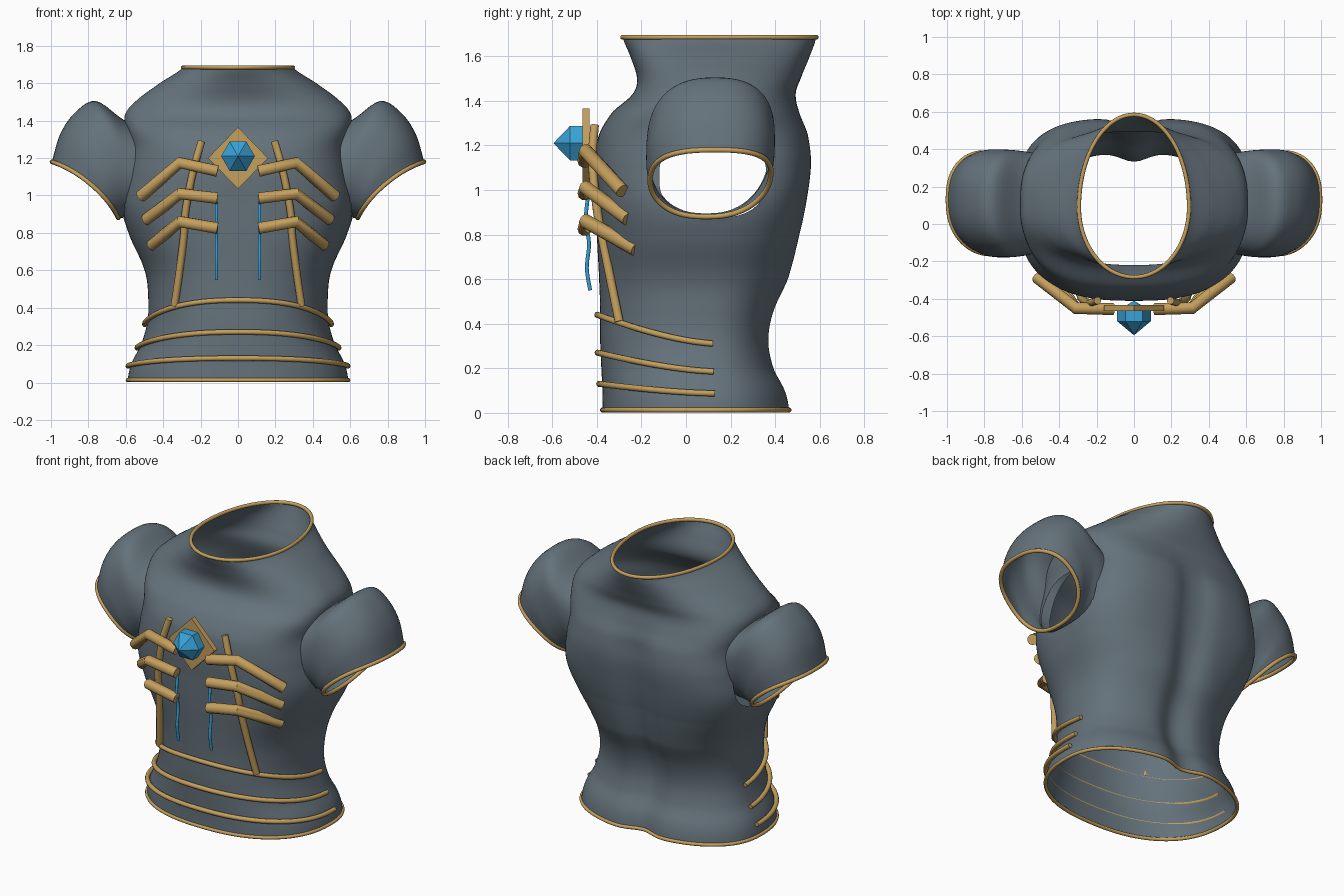
import bpy, bmesh, math
from mathutils import Vector

if "Cube" in bpy.data.objects:
    bpy.data.objects.remove(bpy.data.objects["Cube"])


def material(name, rgb):
    m = bpy.data.materials.new(name)
    m.use_nodes = True
    m.diffuse_color = (*rgb, 1)
    bsdf = next(n for n in m.node_tree.nodes if n.type == 'BSDF_PRINCIPLED')
    bsdf.inputs["Base Color"].default_value = (*rgb, 1)
    return m


GREY = material("slate grey", (0.13, 0.17, 0.20))
GOLD = material("dull gold", (0.56, 0.35, 0.11))
BLUE = material("bright blue", (0.04, 0.36, 0.68))


def spline(a, b, c, d, t):
    return 0.5 * (2 * b + (c - a) * t + (2 * a - 5 * b + 4 * c - d) * t * t
                  + (3 * b - a - 3 * c + d) * t ** 3)


def sample(rows, i, t):
    """Smoothly interpolate table rows between row i and i + 1."""
    n = len(rows) - 1
    pick = [rows[min(max(k, 0), n)] for k in range(i - 1, i + 3)]
    return [spline(*vals, t) for vals in zip(*pick)]


def finish(name, bm, mat, smooth=True):
    bmesh.ops.recalc_face_normals(bm, faces=bm.faces)
    me = bpy.data.meshes.new(name)
    bm.to_mesh(me)
    bm.free()
    me.materials.append(mat)
    ob = bpy.data.objects.new(name, me)
    bpy.context.collection.objects.link(ob)
    for p in me.polygons:
        p.use_smooth = smooth
    return ob


def loft(rings):
    """Skin closed rings with quads."""
    bm = bmesh.new()
    vs = [[bm.verts.new(p) for p in r] for r in rings]
    n = len(rings[0])
    for lo, hi in zip(vs, vs[1:]):
        for j in range(n):
            k = (j + 1) % n
            bm.faces.new((lo[j], lo[k], hi[k], hi[j]))
    return bm


def tube(name, pts, radius, mat, closed=False, curved=False):
    """Round rod along a path, capped when open."""
    if curved:
        pts = [sample(pts, i, k / 6) for i in range(len(pts) - 1) for k in range(6)] + [pts[-1]]
    cu = bpy.data.curves.new(name, 'CURVE')
    cu.dimensions = '3D'
    cu.bevel_depth = radius
    cu.bevel_resolution = 3
    cu.use_fill_caps = not closed
    sp = cu.splines.new('POLY')
    sp.points.add(len(pts) - 1)
    for p, co in zip(sp.points, pts):
        p.co = (*co, 1)
    sp.use_cyclic_u = closed
    rod = bpy.data.objects.new(name + "_path", cu)
    bpy.context.collection.objects.link(rod)
    bpy.context.view_layer.update()
    bm = bmesh.new()
    me = rod.to_mesh()
    bm.from_mesh(me)
    rod.to_mesh_clear()
    bpy.data.objects.remove(rod)
    bmesh.ops.remove_doubles(bm, verts=bm.verts, dist=0.0001)
    ob = finish(name, bm, mat)
    bpy.ops.object.select_all(action='DESELECT')
    ob.select_set(True)
    bpy.context.view_layer.objects.active = ob
    bpy.ops.object.shade_smooth_by_angle(angle=math.radians(50))


def power(v, e):
    return math.copysign(abs(v) ** e, v)


def ramp(v, lo, hi):
    t = min(max((v - lo) / (hi - lo), 0), 1)
    return t * t * (3 - 2 * t)


# Torso profile: height, half width, front y, back y
PROFILE = [
    (0.01, 0.59, -0.375, 0.475), (0.10, 0.57, -0.375, 0.455),
    (0.20, 0.52, -0.38, 0.405), (0.32, 0.485, -0.385, 0.383),
    (0.45, 0.48, -0.385, 0.405), (0.60, 0.50, -0.39, 0.47),
    (0.80, 0.585, -0.40, 0.515), (0.95, 0.622, -0.405, 0.545),
    (1.12, 0.60, -0.41, 0.565), (1.25, 0.58, -0.39, 0.55),
    (1.35, 0.60, -0.33, 0.51), (1.43, 0.605, -0.24, 0.492),
    (1.50, 0.55, -0.22, 0.515), (1.60, 0.42, -0.25, 0.555),
    (1.69, 0.29, -0.285, 0.585)]


def row_at(z):
    for i, (a, b) in enumerate(zip(PROFILE, PROFILE[1:])):
        if z <= b[0]:
            break
    t = min(max((z - a[0]) / (b[0] - a[0]), 0), 1)
    return sample(PROFILE, i, t)


def torso_point(ang, z, out=0.0):
    """Point on the torso; angle 0 is the front centre."""
    _, w, front, back = row_at(z)
    mid = 0.09
    s, c = math.sin(ang), math.cos(ang)
    # the chest is boxier than hem and neck, most of all at the back
    boxy = ramp(z, 0.4, 1.05) * (1 - ramp(z, 1.3, 1.62))
    e = 0.86 + 0.14 * ramp(z, 1.35, 1.65) - boxy * (0.12 if c > 0 else 0.27)
    x = (w + out) * power(s, e)
    depth = (mid - front if c > 0 else back - mid) + out
    y = mid - depth * power(c, e)
    if c < 0:                       # spine groove
        y -= 0.05 * (1 - ramp(z, 1.15, 1.42)) * math.exp(-(x / 0.1) ** 2)
    return Vector((x, y, z))


def armhole(co):
    """Below 1 inside the opening that leads into a sleeve."""
    return (abs((co.y - 0.12) / 0.24) ** 2.6 + abs((co.z - 1.06) / 0.185) ** 2.6) ** (1 / 2.6)


# Torso shell with clean edged armholes
N = 144
ANGLES = [2 * math.pi * k / N for k in range(N)]
bm = loft([[torso_point(a, 0.01 + 1.68 * k / 110) for a in ANGLES] for k in range(111)])
hole = [f for f in bm.faces if abs(f.calc_center_median().x) > 0.4
        and armhole(f.calc_center_median()) < 1]
bmesh.ops.delete(bm, geom=hole, context='FACES')
for v in bm.verts:
    if v.is_boundary and 0.5 < v.co.z < 1.5:
        r = armhole(v.co)
        v.co.y = 0.12 + (v.co.y - 0.12) / r
        v.co.z = 1.06 + (v.co.z - 1.06) / r
finish("torso_shell", bm, GREY)

# Edge trims of the neck and hem
tube("neck_trim", [torso_point(a, 1.685) for a in ANGLES], 0.011, GOLD, True)
tube("hem_trim", [torso_point(a, 0.013) for a in ANGLES], 0.011, GOLD, True)

# Waist bands arch over the belly and stop at the sides
for name, top, end in (("upper", 0.44, 0.31), ("middle", 0.27, 0.185), ("lower", 0.13, 0.087)):
    pts = []
    for k in range(-40, 41):
        u = k / 40
        pts.append(torso_point(u * 1.64, end + (top - end) * math.cos(u * math.pi / 2) ** 1.3, 0.013))
    tube(name + "_waist_band", pts, 0.014, GOLD)

# Sleeve rings: top x, top z, bottom x, bottom z, half depth
SLEEVE = [
    (0.48, 1.33, 0.56, 0.895, 0.26), (0.62, 1.41, 0.58, 0.89, 0.275),
    (0.76, 1.505, 0.60, 0.885, 0.285), (0.87, 1.445, 0.62, 0.88, 0.287),
    (0.95, 1.33, 0.63, 0.88, 0.285), (0.995, 1.18, 0.64, 0.88, 0.27)]


def sleeve_ring(row, side):
    tx, tz, bx, bz, d = row
    ring = []
    for k in range(64):
        a = 2 * math.pi * k / 64
        c, s = power(math.cos(a), 0.9), power(math.sin(a), 0.82)
        h = (1 + c) / 2
        bend = 0.03 * math.sin(a) ** 2
        ring.append((side * (bx + (tx - bx) * h - bend), 0.11 + d * s + 0.02 * c,
                     bz + (tz - bz) * h + bend))
    return ring


# Parts repeated on both sides
RIBS = (("upper", 1.13, 1.175, 0.995, 0.52, -0.285),
        ("middle", 0.985, 1.01, 0.87, 0.49, -0.26),
        ("lower", 0.825, 0.86, 0.735, 0.46, -0.225))
BAR = [(0.195, -0.41, 1.29), (0.24, -0.42, 1.13), (0.28, -0.40, 0.92),
       (0.29, -0.375, 0.78), (0.315, -0.335, 0.58), (0.34, -0.30, 0.41)]
CORD = [(-0.44, 0.97), (-0.45, 0.86), (-0.435, 0.76), (-0.445, 0.65), (-0.43, 0.55)]
rows = [sample(SLEEVE, i, k / 5) for i in range(len(SLEEVE) - 1) for k in range(5)] + [SLEEVE[-1]]
for side, word in ((1, "left"), (-1, "right")):
    rings = [sleeve_ring(r, side) for r in rows]
    finish(word + "_sleeve", loft(rings), GREY)
    tube(word + "_cuff_trim", rings[-1], 0.012, GOLD, True)
    for name, z0, z1, z2, x2, y2 in RIBS:
        tube(f"{word}_{name}_rib",
             [(side * 0.11, -0.455, z0), (side * 0.31, -0.45, z1), (side * x2, y2, z2)], 0.032, GOLD)
    tube(word + "_chest_bar", [(side * x, y, z) for x, y, z in BAR], 0.02, GOLD, curved=True)
    tube(word + "_blue_cord", [(side * 0.115, y, z) for y, z in CORD], 0.009, BLUE, curved=True)

# Diamond plate behind the gem
bm = bmesh.new()
corners = [(0.16, 0), (0, 0.165), (-0.16, 0), (0, -0.165)]
plate = bm.faces.new([bm.verts.new((x, -0.465, 1.2 + z)) for x, z in corners])
ext = bmesh.ops.extrude_face_region(bm, geom=[plate])
bmesh.ops.translate(bm, vec=(0, 0.032, 0), verts=[v for v in ext["geom"] if isinstance(v, bmesh.types.BMVert)])
finish("diamond_plate", bm, GOLD, False)

# Six sided gem, pointed at front and back
bm = bmesh.new()
for y in (-0.52, -0.465):
    for k in range(6):
        a = k * math.pi / 3
        bm.verts.new((0.09 * math.cos(a), y, 1.21 + 0.09 * math.sin(a)))
for y in (-0.595, -0.41):
    bm.verts.new((0, y, 1.21))
bmesh.ops.convex_hull(bm, input=bm.verts)
finish("gem", bm, BLUE, False)
